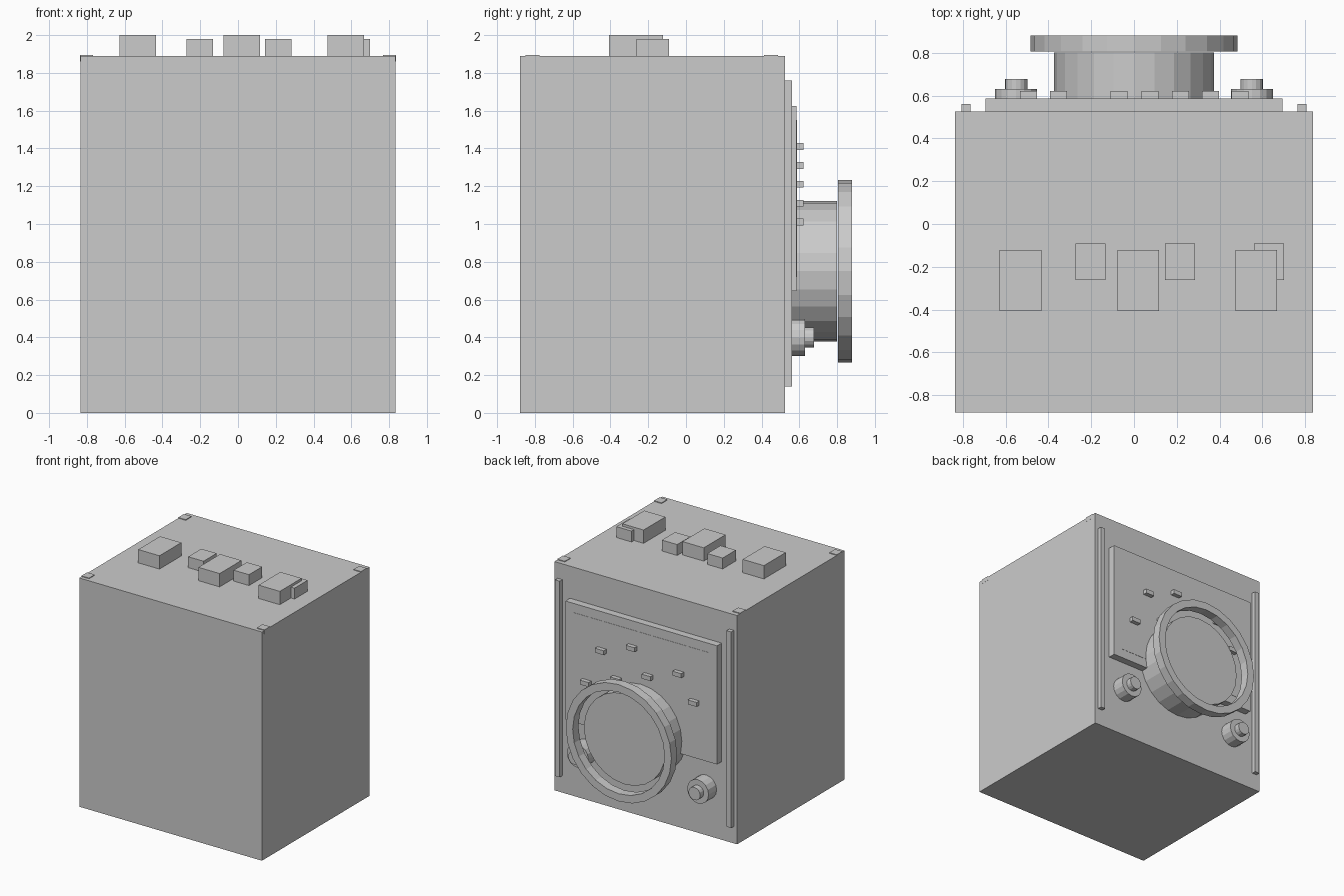
import bpy, bmesh
from math import cos, sin, tau

if "Cube" in bpy.data.objects:
    bpy.data.objects.remove(bpy.data.objects["Cube"], do_unlink=True)

# Single painted-metal colour
grey = bpy.data.materials.new("light grey")
grey.use_nodes = True
colour = (0.6, 0.6, 0.6, 1)
grey.diffuse_color = colour
grey.node_tree.nodes["Principled BSDF"].inputs["Base Color"].default_value = colour


def finish(name, bm):
    bmesh.ops.recalc_face_normals(bm, faces=bm.faces)
    mesh = bpy.data.meshes.new(name)
    bm.to_mesh(mesh)
    bm.free()
    mesh.materials.append(grey)
    obj = bpy.data.objects.new(name, mesh)
    bpy.context.collection.objects.link(obj)
    return obj


def box(name, xs, ys, zs):
    bm = bmesh.new()
    bmesh.ops.create_cube(bm, size=1)
    for v in bm.verts:
        v.co = [r[0] if c < 0 else r[1] for c, r in zip(v.co, (xs, ys, zs))]
    return finish(name, bm)


def lathe(name, x, z, profile, sides, closed=False):
    """Spin (radius, y) points about an axis along y; open ends are capped."""
    bm = bmesh.new()
    rings = [[bm.verts.new((x + r * cos(tau * i / sides), y, z + r * sin(tau * i / sides)))
              for i in range(sides)] for r, y in profile]
    pairs = list(zip(rings, rings[1:]))
    if closed:
        pairs.append((rings[-1], rings[0]))
    else:
        bm.faces.new(rings[0])
        bm.faces.new(rings[-1])
    for a, b in pairs:
        for i in range(sides):
            j = (i + 1) % sides
            bm.faces.new((a[i], a[j], b[j], b[i]))
    return finish(name, bm)


TOP, BACK, PANEL = 1.89, 0.525, 0.585

# Cabinet and raised control panel
box("cabinet", (-0.835, 0.835), (-0.88, BACK), (0, TOP))
box("control_panel", (-0.693, 0.693), (BACK - 0.01, PANEL), (0.645, 1.625))
box("panel_inset", (-0.62, 0.62), (PANEL - 0.01, PANEL + 0.002), (0.72, 1.55))

# Mirrored rails, corner plates and knobs
for side, s in (("left", 1), ("right", -1)):
    box(f"{side}_rail", sorted((s * 0.763, s * 0.805)), (BACK - 0.01, 0.56), (0.14, 1.76))
    for end, y in (("front", -0.813), ("back", 0.45)):
        box(f"{side}_{end}_corner_plate", sorted((s * 0.767, s * 0.836)),
            (y - 0.037, y + 0.037), (TOP - 0.03, TOP + 0.006))
    lathe(f"{side}_knob", s * 0.55, 0.4,
          [(0.098, BACK - 0.01), (0.098, 0.63), (0.053, 0.63), (0.053, 0.677)], 16)

# Round drum with its loose front ring
lathe("drum", 0, 0.75, [(0.373, BACK), (0.373, 0.8)], 24)
lathe("drum_ring", 0, 0.75,
      [(0.483, 0.805), (0.483, 0.88), (0.42, 0.88), (0.42, 0.805)], 24, closed=True)

# Small buttons scattered on the panel
buttons = [(0.495, 1.01), (0.357, 1.31), (0.217, 1.11), (0.075, 1.41),
           (-0.07, 1.21), (-0.352, 1.31), (-0.492, 1.11)]
for i, (x, z) in enumerate(buttons, 1):
    box(f"button_{i}", (x - 0.04, x + 0.04), (PANEL - 0.01, 0.622), (z - 0.018, z + 0.018))

# Blocks on the roof: three large, three small
for i in range(3):
    x = -0.53 + 0.55 * i
    box(f"large_roof_block_{i + 1}", (x - 0.097, x + 0.097), (-0.407, -0.122), (TOP - 0.01, 2.0))
    x = -0.202 + 0.416 * i
    box(f"small_roof_block_{i + 1}", (x - 0.07, x + 0.07), (-0.262, -0.09), (TOP - 0.01, 1.98))
